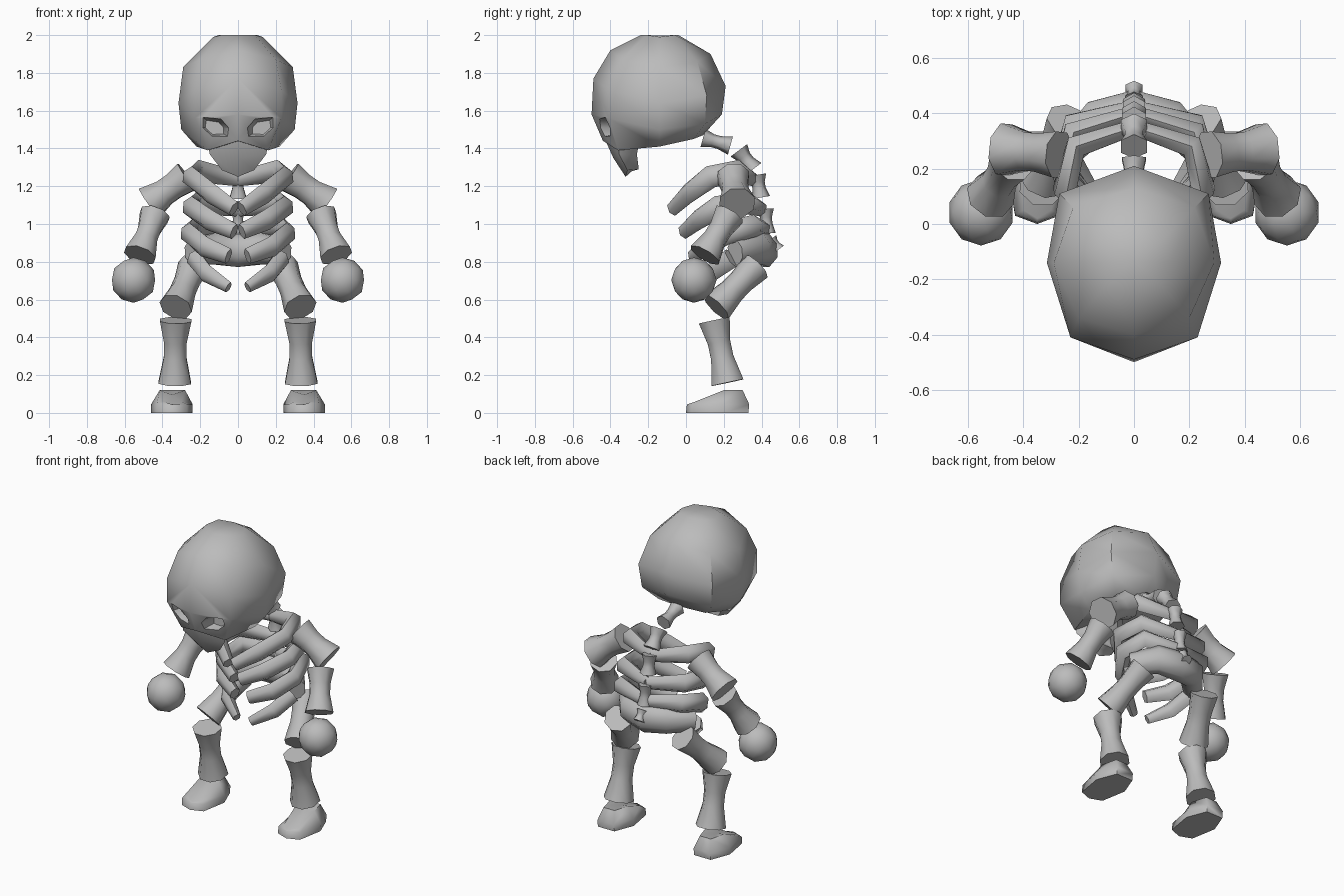
import bpy, bmesh, math
from mathutils import Vector

if "Cube" in bpy.data.objects:
    bpy.data.objects.remove(bpy.data.objects["Cube"])

bone_mat = bpy.data.materials.new("bone_grey")
bone_mat.diffuse_color = (0.5, 0.5, 0.5, 1)
bone_mat.use_nodes = True
bone_mat.node_tree.nodes["Principled BSDF"].inputs["Base Color"].default_value = bone_mat.diffuse_color


def finish(ob, angle=66):
    bpy.ops.object.select_all(action='DESELECT')
    ob.select_set(True)
    bpy.context.view_layer.objects.active = ob
    bpy.ops.object.shade_smooth_by_angle(angle=math.radians(angle))


def loft(name, rings, smooth=True):
    """Skin closed rings of equal length and cap both ends."""
    bm = bmesh.new()
    vs = [[bm.verts.new(p) for p in r] for r in rings]
    n = len(vs[0])
    for a, b in zip(vs, vs[1:]):
        for i in range(n):
            j = (i + 1) % n
            bm.faces.new((a[i], a[j], b[j], b[i]))
    caps = [bm.faces.new(vs[0]), bm.faces.new(vs[-1])]
    bmesh.ops.poke(bm, faces=caps)
    bmesh.ops.recalc_face_normals(bm, faces=bm.faces)
    me = bpy.data.meshes.new(name)
    bm.to_mesh(me)
    bm.free()
    me.materials.append(bone_mat)
    ob = bpy.data.objects.new(name, me)
    bpy.context.collection.objects.link(ob)
    if smooth:
        finish(ob)
    return ob


def tube(name, pts, radii, n=8, flat=1.0):
    """Tube along a path; flat scales the horizontal thickness."""
    pts = [Vector(p) for p in pts]
    d = (pts[-1] - pts[0]).normalized()
    ref = Vector((0, 1, 0)) if abs(d.z) > 0.75 else Vector((0, 0, 1))
    rings = []
    for i, (p, r) in enumerate(zip(pts, radii)):
        t = (pts[min(i + 1, len(pts) - 1)] - pts[max(i - 1, 0)]).normalized()
        u = t.cross(ref).normalized()
        v = u.cross(t)
        rings.append([p + u * r * flat * math.cos(2 * math.pi * (k + .5) / n)
                      + v * r * math.sin(2 * math.pi * (k + .5) / n) for k in range(n)])
    return loft(name, rings)


def bone(name, a, b, r0, rm, r1, n=8):
    """Straight bone with flared ends."""
    a, b = Vector(a), Vector(b)
    return tube(name, [a, a.lerp(b, .35), a.lerp(b, .6), b], [r0, rm, rm, r1], n)


def sym(half):
    """Complete a half ring by mirroring it across x = 0."""
    return half + [(-x, y, z) for x, y, z in reversed(half) if x > 0]


# Skull: half rings run front, front side, side, back side, back
skull = loft("skull", [sym(h) for h in (
    [(0, -.24, 2.0), (.09, -.21, 2.0), (.13, -.14, 1.99), (.1, -.06, 2.0), (0, -.04, 2.0)],
    [(0, -.40, 1.92), (.2, -.34, 1.87), (.29, -.14, 1.83), (.22, .06, 1.86), (0, .13, 1.90)],
    [(0, -.49, 1.77), (.23, -.41, 1.71), (.315, -.14, 1.64), (.27, .11, 1.68), (0, .21, 1.73)],
    [(0, -.50, 1.58), (.23, -.41, 1.56), (.30, -.14, 1.5), (.25, .1, 1.53), (0, .19, 1.58)],
    [(0, -.44, 1.44), (.16, -.36, 1.39), (.22, -.14, 1.41), (.17, .04, 1.45), (0, .09, 1.47)],
)], False)

# Eye sockets cut into the skull
eye = [(.19, 1.57), (.09, 1.555), (.05, 1.51), (.05, 1.46), (.14, 1.455), (.2, 1.51)]
for s in (1, -1):
    cutter = loft("eye_cutter", [
        [(s * (.125 + (x - .125) * k), y, 1.51 + (z - 1.51) * k) for x, z in eye]
        for y, k in ((-.62, 1.0), (-.45, 1.0), (-.36, .65))], False)
    mod = skull.modifiers.new("socket", 'BOOLEAN')
    mod.operation = 'DIFFERENCE'
    mod.solver = 'EXACT'
    mod.object = cutter
    bpy.context.view_layer.objects.active = skull
    bpy.ops.object.modifier_apply(modifier=mod.name)
    bpy.data.objects.remove(cutter)
finish(skull, 50)

# Upper jaw
loft("jaw", [sym(h) for h in (
    [(0, -.43, 1.45), (.16, -.35, 1.43), (.12, -.25, 1.42)],
    [(0, -.385, 1.35), (.15, -.355, 1.37), (.1, -.26, 1.37)],
    [(0, -.32, 1.25), (.085, -.31, 1.285), (.06, -.25, 1.29)])])

# Spine
for i, (y0, z0, y1, z1, r) in enumerate((
        (.09, 1.455, .235, 1.415, .05), (.28, 1.39, .355, 1.29, .055),
        (.375, 1.26, .395, 1.14, .05), (.42, 1.08, .43, .95, .045),
        (.45, .92, .49, .865, .035))):
    bone(f"vertebra_{i + 1}", (0, y0, z0), (0, y1, z1), r, r * .7, r, 6)

# Pelvis
tube("pelvis", [(-.24, .26, .85), (-.13, .38, .87), (0, .41, .86), (.13, .38, .87), (.24, .26, .85)],
     [.07, .09, .095, .09, .07], flat=.85)

ribs = (
    [(0, .35, 1.24), (.21, .28, 1.28), (.25, .13, 1.25), (.14, .01, 1.16), (.02, -.07, 1.08)],
    [(0, .40, 1.08), (.22, .33, 1.11), (.25, .17, 1.09), (.15, .06, 1.02), (.02, -.01, .96)],
    [(0, .42, .97), (.22, .36, .99), (.26, .21, .95), (.18, .1, .88), (.05, .04, .83)],
)

for s, side in ((1, "left"), (-1, "right")):
    def P(x, y, z):
        return (s * x, y, z)

    # Rib cage
    for i, path in enumerate(ribs):
        tube(f"rib_{i + 1}_{side}", [P(*p) for p in path],
             [.04, .06, .06, .055, .042], 6, .8)
    # Hooked front of the pelvis
    tube(f"hip_hook_{side}", [P(.23, .24, .82), P(.17, .13, .74), P(.05, .06, .665)],
         [.055, .05, .03], 6, .8)
    # Arm
    bone(f"upper_arm_{side}", P(.27, .25, 1.25), P(.47, .27, 1.11), .09, .075, .1)
    bone(f"forearm_{side}", P(.44, .23, 1.05), P(.52, .1, .835), .085, .065, .09)
    bpy.ops.mesh.primitive_ico_sphere_add(subdivisions=2, radius=.12, location=P(.553, .042, .703))
    hand = bpy.context.object
    hand.name = f"hand_{side}"
    hand.data.materials.append(bone_mat)
    finish(hand)
    # Leg
    bone(f"thigh_{side}", P(.235, .37, .775), P(.33, .16, .56), .085, .07, .09)
    bone(f"shin_{side}", P(.33, .15, .49), P(.335, .22, .16), .09, .065, .093)
    # Foot: plan outline narrowing upwards, sloping down to the toe
    plan = [(.29, .33), (.24, .2), (.27, .03), (.35, 0), (.43, .03), (.46, .2), (.41, .33)]
    top = [(.31, .3, .12), (.28, .2, .12), (.3, .05, .06), (.35, .02, .045),
           (.4, .05, .06), (.415, .2, .12), (.39, .3, .12)]
    loft(f"foot_{side}", [[P(x, y, 0) for x, y in plan],
                          [P(x, y + .005, .045) for x, y in plan],
                          [P(*p) for p in top]])
